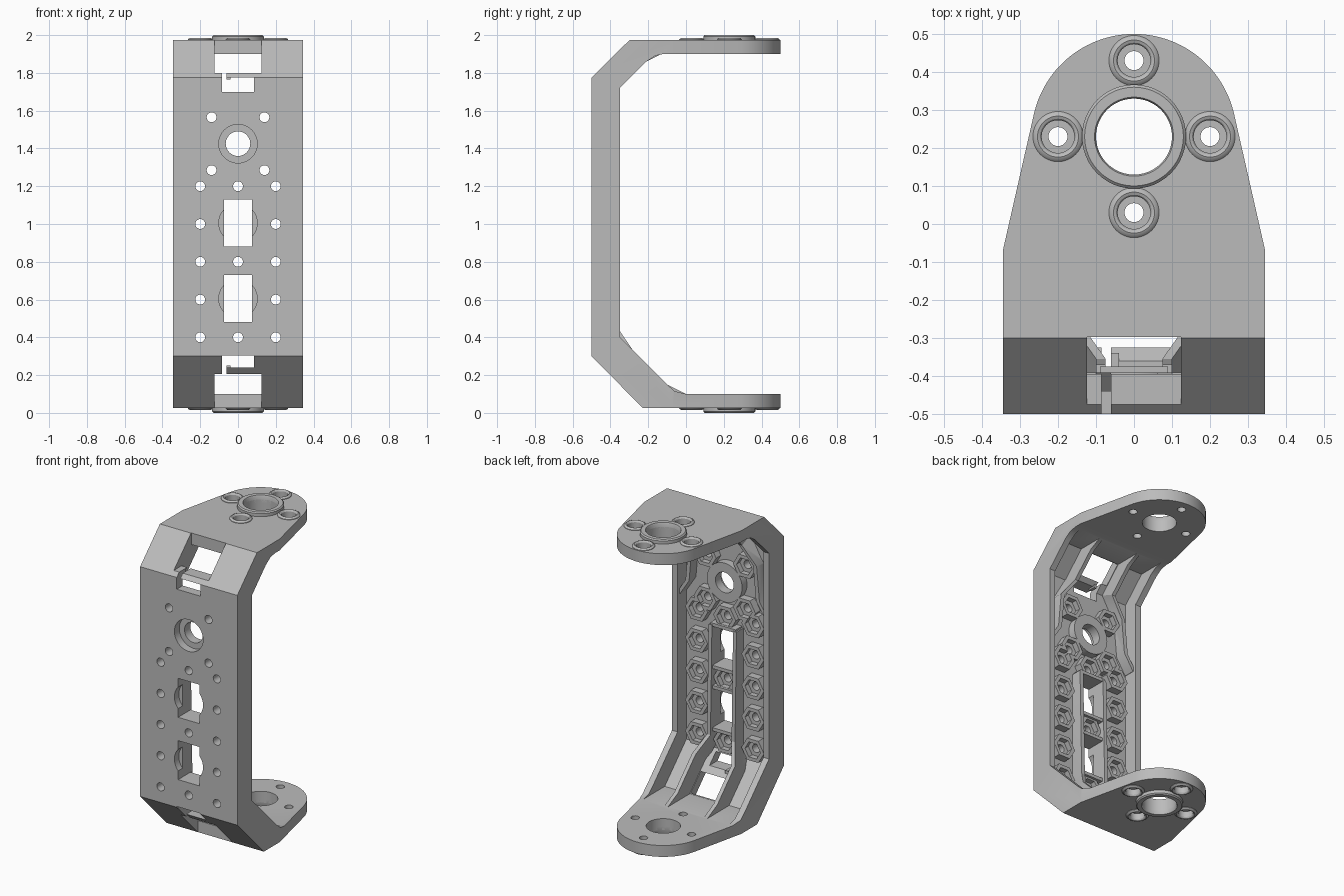
import bpy, bmesh
from math import sin, cos, pi, radians

cube = bpy.data.objects.get("Cube")
if cube:
    bpy.data.objects.remove(cube, do_unlink=True)

grey = bpy.data.materials.new("satin grey")
grey.use_nodes = True
grey.diffuse_color = (0.5, 0.5, 0.5, 1)
grey.node_tree.nodes["Principled BSDF"].inputs["Base Color"].default_value = (0.5, 0.5, 0.5, 1)


def finish(name, bm):
    bmesh.ops.recalc_face_normals(bm, faces=bm.faces)
    mesh = bpy.data.meshes.new(name)
    bm.to_mesh(mesh)
    bm.free()
    mesh.materials.append(grey)
    ob = bpy.data.objects.new(name, mesh)
    bpy.context.collection.objects.link(ob)
    return ob


def loft(name, sections):
    """Solid through rings of equal point count, capped at both ends."""
    bm = bmesh.new()
    rings = [[bm.verts.new(p) for p in s] for s in sections]
    n = len(rings[0])
    for a, b in zip(rings, rings[1:]):
        for i in range(n):
            j = (i + 1) % n
            bm.faces.new((a[i], a[j], b[j], b[i]))
    bm.faces.new(rings[0])
    bm.faces.new(rings[-1])
    return finish(name, bm)


def prism(name, axis, pts, lo, hi):
    place = {"x": lambda p, d: (d, p[0], p[1]),
             "y": lambda p, d: (p[0], d, p[1]),
             "z": lambda p, d: (p[0], p[1], d)}[axis]
    return loft(name, [[place(p, d) for p in pts] for d in (lo, hi)])


def ngon(cx, cy, r, n=40, turn=0.0):
    return [(cx + r * cos(turn + 2 * pi * i / n), cy + r * sin(turn + 2 * pi * i / n)) for i in range(n)]


def rect(x0, x1, z0, z1):
    return [(x0, z0), (x1, z0), (x1, z1), (x0, z1)]


def lathe(name, x, y, profile, flip):
    """Closed profile turned about a vertical axis; flip mirrors it to the lower plate."""
    bm = bmesh.new()
    n = 48
    rings = []
    for i in range(n):
        a = 2 * pi * i / n
        rings.append([bm.verts.new((x + r * cos(a), y + r * sin(a), 2 - z if flip else z)) for r, z in profile])
    m = len(profile)
    for i in range(n):
        a, b = rings[i], rings[(i + 1) % n]
        for j in range(m):
            k = (j + 1) % m
            bm.faces.new((a[j], a[k], b[k], b[j]))
    return finish(name, bm)


def combine(target, tools, operation):
    for tool in tools:
        tool.hide_render = True
        mod = target.modifiers.new("cut", "BOOLEAN")
        mod.operation = operation
        mod.solver = "MANIFOLD"
        mod.object = tool
        bpy.context.view_layer.objects.active = target
        bpy.ops.object.modifier_apply(modifier=mod.name)
        bpy.data.objects.remove(tool, do_unlink=True)


def smooth(ob):
    bpy.ops.object.select_all(action="DESELECT")
    ob.select_set(True)
    bpy.context.view_layer.objects.active = ob
    bpy.ops.object.shade_smooth_by_angle(angle=radians(30))


# C-shaped frame, trimmed to the rounded plate outline
side = [(-.5, .30), (-.5, 1.775), (-.30, 1.973), (.6, 1.973), (.6, 1.90), (-.12, 1.90), (-.165, 1.89),
        (-.21, 1.86), (-.35, 1.72), (-.35, .40), (-.10, .15), (-.06, .115), (0, .10), (.6, .10),
        (.6, .027), (-.23, .027)]
frame = prism("bracket_frame", "x", side, -.345, .345)
arc = [(.27 * cos(radians(a)), .23 + .27 * sin(radians(a))) for a in [13 + 154 * i / 40 for i in range(41)]]
outline = [(-.345, -.07), (-.345, -.6), (.345, -.6), (.345, -.07)] + arc
outline[0], outline[3] = (-.3451, -.07), (.3451, -.07)
outline[1], outline[2] = (-.3451, -.6), (.3451, -.6)
combine(frame, [prism("outline", "z", outline, -.1, 2.1)], "INTERSECT")

# Hollow at the back, leaving side walls
pocket = [(-.44, .32), (-.22, .10), (.05, .10), (.05, 1.90), (-.295, 1.90), (-.44, 1.755)]
combine(frame, [prism("pocket", "x", pocket, -.305, .305)], "DIFFERENCE")

# Stiffening ribs: x, floor point, crest point
lower_rib = [(.14, (-.20, .06), (.0, .10)), (.14, (-.26, .10), (-.10, .15)), (.14, (-.40, .25), (-.28, .33)),
             (.087, (-.46, .40), (-.355, .44)), (.087, (-.46, 1.14), (-.37, 1.14))]
upper_rib = [(.14, (-.24, 1.93), (-.11, 1.91)), (.14, (-.32, 1.90), (-.21, 1.86)), (.14, (-.45, 1.76), (-.35, 1.72)),
             (.23, (-.46, 1.60), (-.37, 1.60)), (.25, (-.46, 1.38), (-.37, 1.38)), (.315, (-.46, 1.28), (-.37, 1.28))]
solids = []
for s in (-1, 1):
    for path in (lower_rib, upper_rib):
        solids.append(loft("rib", [[(s * x - .0125, *f), (s * x + .0125, *f), (s * x + .0125, *c), (s * x - .0125, *c)]
                                   for x, f, c in path]))
for z in (.47, .74, .87, 1.14):
    solids.append(prism("cross_rib", "y", rect(-.09, .09, z - .011, z + .011), -.46, -.375))

# Hexagonal nut bosses and the round boss behind the large hole
bolts = [(x, z) for z in (.4, .8, 1.2) for x in (-.2, 0, .2)] + [(x, z) for z in (.6, 1.0) for x in (-.2, .2)]
bolts += [(x, z) for z in (1.285, 1.565) for x in (-.14, .14)]
for x, z in bolts:
    solids.append(prism("boss", "y", ngon(x, z, .08, 6), -.46, -.391))
solids.append(prism("round_boss", "y", ngon(0, 1.425, .125), -.47, -.391))
combine(frame, solids, "UNION")

# Nut recesses and bolt holes
cuts = []
for x, z in bolts:
    cuts.append(prism("nut", "y", ngon(x, z, .055, 6), -.425, -.34))
    cuts.append(prism("hole", "y", ngon(x, z, .026, 24), -.6, -.40))
cuts.append(prism("large_hole", "y", ngon(0, 1.425, .065), -.6, -.3))
cuts.append(prism("counterbore", "y", ngon(0, 1.425, .102), -.6, -.45))

# Cable windows with round side recesses
for z in (.605, 1.005):
    cuts.append(prism("window", "y", rect(-.075, .075, z - .125, z + .125), -.6, -.3))
    cuts.append(prism("recess", "y", ngon(0, z, .102), -.6, -.455))

# Openings in the bends, each with a slot beside a clip bar
upper = [(-.6, 1.80), (-.1, 1.80), (-.1, 1.899), (-.297, 1.899), (-.297, 2.1), (-.6, 2.1)]
lower = [(-.6, .205), (-.6, -.1), (-.23, -.1), (-.23, .101), (-.1, .101), (-.1, .205)]
cuts += [prism("opening", "x", p, -.124, .124) for p in (upper, lower)]
cuts += [prism("slot", "y", rect(-.085, .085, a, b), -.6, -.2) for a, b in ((1.70, 1.775), (.24, .305))]
cuts += [prism("gap", "y", rect(-.085, -.06, a, b), -.6, -.2) for a, b in ((1.76, 1.81), (.195, .25))]

# Bores through both end plates
spots = [(0, .03), (0, .43), (-.2, .23), (.2, .23)]
cuts.append(prism("bore", "z", ngon(0, .23, .10, 48), -.1, 2.1))
for x, y in spots:
    cuts.append(prism("screw_hole", "z", ngon(x, y, .025, 24), -.1, 2.1))
    cuts += [prism("screw_seat", "z", ngon(x, y, .043, 48), a, b) for a, b in ((1.94, 2.1), (-.1, .06))]
combine(frame, cuts, "DIFFERENCE")
smooth(frame)

# Small hooks at the free ends of the clip bars
for name, y, z in (("upper_clip_hook", -.44, 1.765), ("lower_clip_hook", -.37, .23)):
    prism(name, "y", rect(-.06, -.04, z, z + .02), y - .015, y + .03)

# Raised collars and screw rims on both plates
collar = [(.10, 1.95), (.10, 1.993), (.104, 2.0), (.130, 2.0), (.137, 1.993), (.137, 1.95)]
rim = [(.043, 1.95), (.043, 1.976), (.047, 1.982), (.054, 1.985), (.061, 1.982), (.066, 1.976), (.066, 1.95)]
for flip, level in ((False, "upper"), (True, "lower")):
    smooth(lathe(level + "_collar", 0, .23, collar, flip))
    for i, (x, y) in enumerate(spots):
        smooth(lathe(f"{level}_screw_rim_{i + 1}", x, y, rim, flip))
